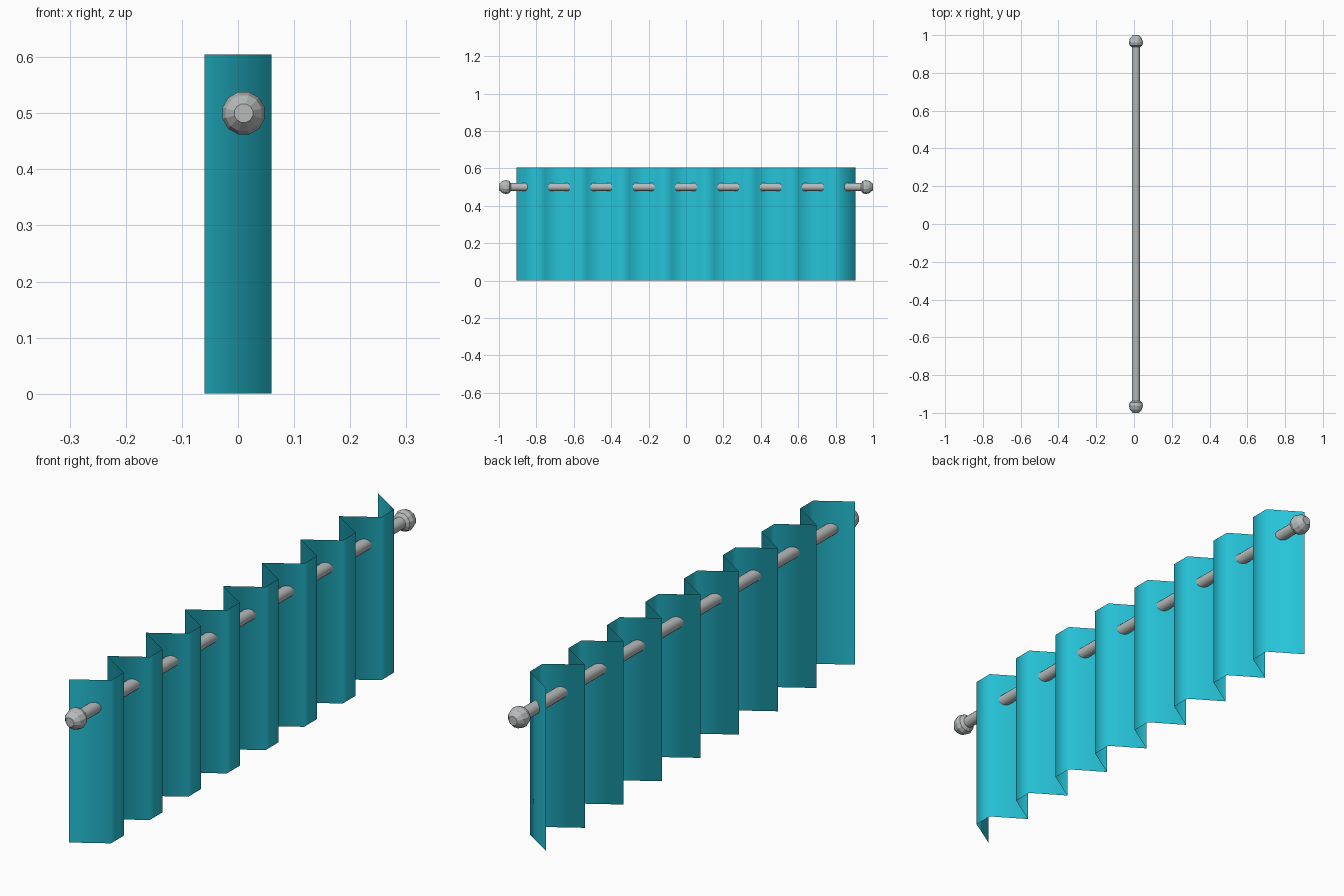
import bpy, bmesh, math
from mathutils import Vector

cube = bpy.data.objects.get("Cube")
if cube:
    bpy.data.objects.remove(cube, do_unlink=True)


def material(name, rgb):
    mat = bpy.data.materials.new(name)
    mat.use_nodes = True
    colour = (*rgb, 1)
    mat.diffuse_color = colour
    mat.node_tree.nodes["Principled BSDF"].inputs["Base Color"].default_value = colour
    return mat


def make_object(name, bm, mat, smooth):
    mesh = bpy.data.meshes.new(name)
    for face in bm.faces:
        face.smooth = smooth
    bm.to_mesh(mesh)
    bm.free()
    mesh.materials.append(mat)
    obj = bpy.data.objects.new(name, mesh)
    bpy.context.collection.objects.link(obj)
    return obj


def lathe(name, profile, sides, mat, smooth):
    """Revolve (y, radius) points about the rod axis and cap both ends."""
    bm = bmesh.new()
    rings = []
    for y, r in profile:
        angles = [2 * math.pi * (i + 0.5) / sides for i in range(sides)]
        rings.append([bm.verts.new((ROD_X + r * math.cos(a), y, ROD_Z + r * math.sin(a)))
                      for a in angles])
    for a, b in zip(rings, rings[1:]):
        for i in range(sides):
            j = (i + 1) % sides
            bm.faces.new((a[i], a[j], b[j], b[i]))
    bm.faces.new(rings[0])
    bm.faces.new(rings[-1])
    bmesh.ops.recalc_face_normals(bm, faces=bm.faces)
    return make_object(name, bm, mat, smooth)


ROD_X, ROD_Z = 0.01, 0.5
FOLDS, HALF_WIDTH, HEIGHT, DEPTH = 8, 0.905, 0.605, 0.06
teal = material("teal_fabric", (0.019, 0.55, 0.69))
grey = material("grey_metal", (0.48, 0.5, 0.5))

# Curtain: a sharp trough and a flat crest in every fold
bm = bmesh.new()
steps = FOLDS * 3
columns = []
for i in range(steps + 1):
    x = -DEPTH if i % 3 == 0 else DEPTH
    y = HALF_WIDTH * (2 * i / steps - 1)
    columns.append([bm.verts.new((x, y, z)) for z in (0, HEIGHT)])
for a, b in zip(columns, columns[1:]):
    bm.faces.new((a[0], b[0], b[1], a[1]))
make_object("curtain", bm, teal, True)

# Rod threaded through the folds
rod = lathe("curtain_rod", [(-0.95, 0.022), (0.95, 0.022)], 16, grey, False)
bpy.context.view_layer.objects.active = rod
rod.select_set(True)
bpy.ops.object.shade_smooth_by_angle(angle=math.radians(40))

# Faceted end knobs
knob = [(0.935, 0.02), (0.945, 0.034), (0.96, 0.039), (0.982, 0.033), (1.0, 0.017)]
for name, side in (("front_knob", -1), ("back_knob", 1)):
    lathe(name, [(side * y, r) for y, r in knob], 12, grey, False)
